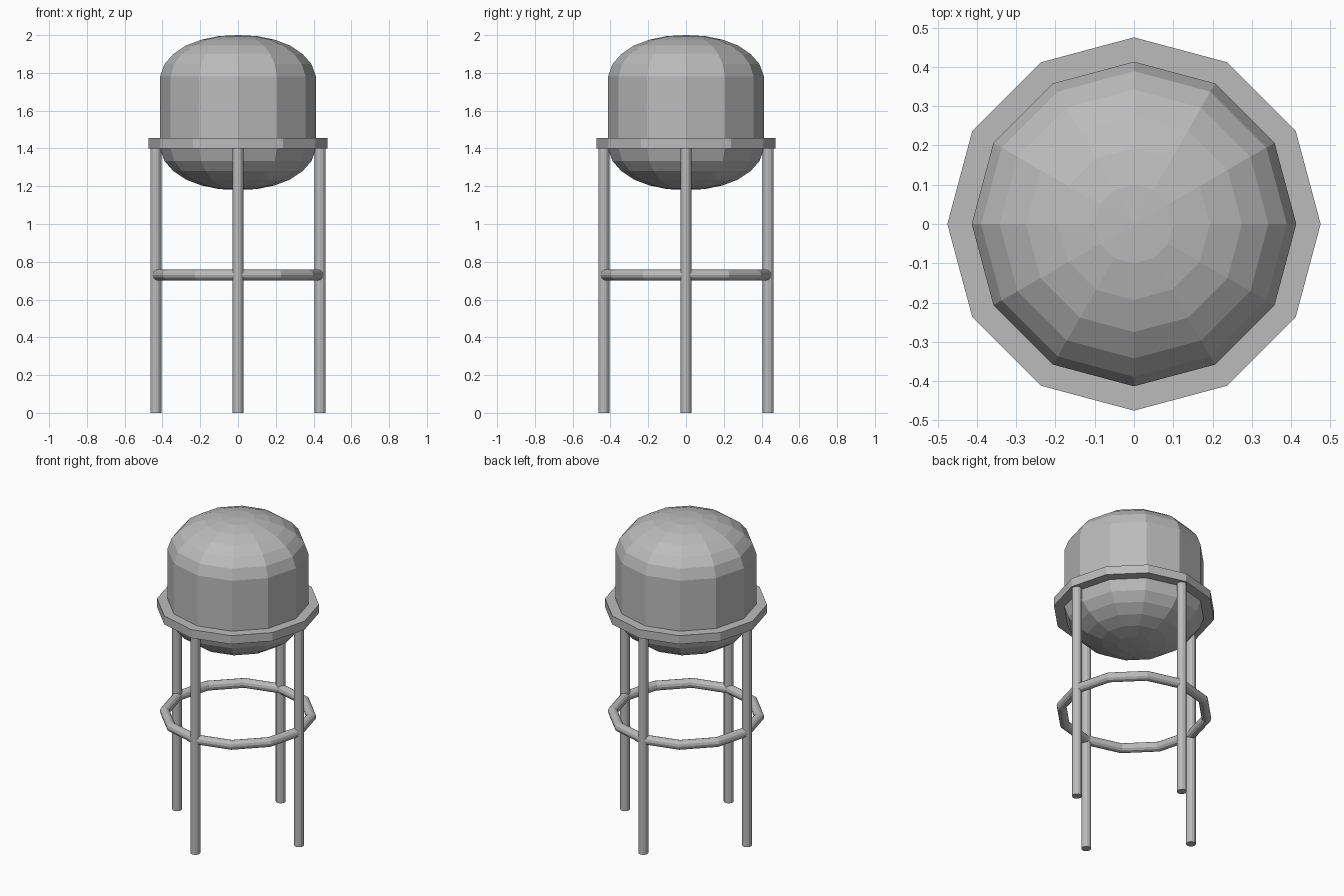
import bpy, bmesh
from math import sin, cos, pi

default = bpy.data.objects.get("Cube")
if default:
    bpy.data.objects.remove(default, do_unlink=True)

SIDES = 12

steel = bpy.data.materials.new("grey_steel")
steel.use_nodes = True
steel.diffuse_color = (0.5, 0.5, 0.5, 1)
steel.node_tree.nodes["Principled BSDF"].inputs["Base Color"].default_value = (0.5, 0.5, 0.5, 1)


def lathe(name, profile, closed=False, center=(0, 0), sides=SIDES):
    """Revolve (radius, height) points about z; ends are capped or meet at a pole."""
    bm = bmesh.new()
    rings = []
    for r, z in profile:
        if r < 1e-5:
            rings.append([bm.verts.new((0, 0, z))] * sides)
        else:
            rings.append([bm.verts.new((r * cos(2 * pi * i / sides), r * sin(2 * pi * i / sides), z))
                          for i in range(sides)])
    pairs = list(zip(rings, rings[1:]))
    if closed:
        pairs.append((rings[-1], rings[0]))
    for a, b in pairs:
        for i in range(sides):
            j = (i + 1) % sides
            bm.faces.new(list(dict.fromkeys((a[i], a[j], b[j], b[i]))))
    if not closed:
        for ring in (rings[0], rings[-1]):
            if len(set(ring)) > 1:
                bm.faces.new(ring)
    bmesh.ops.recalc_face_normals(bm, faces=bm.faces)
    mesh = bpy.data.meshes.new(name)
    bm.to_mesh(mesh)
    bm.free()
    mesh.materials.append(steel)
    obj = bpy.data.objects.new(name, mesh)
    obj.location = (center[0], center[1], 0)
    bpy.context.collection.objects.link(obj)
    return obj


# Tank: domed top and bottom joined by a straight wall
MID = 1.59
dome = [(0.413, 0.19), (0.389, 0.257), (0.342, 0.31), (0.275, 0.355),
        (0.193, 0.386), (0.1, 0.405), (0, 0.41)]
lathe("tank", [(r, MID - h) for r, h in reversed(dome)] + [(r, MID + h) for r, h in dome])

# Walkway around the tank
lathe("walkway", [(0.475, 1.4), (0.475, 1.455)])

# Tubular brace ring joining the legs
tube = [(0.43 + 0.029 * cos(2 * pi * k / SIDES), 0.73 + 0.029 * sin(2 * pi * k / SIDES))
        for k in range(SIDES)]
lathe("brace_ring", tube, closed=True)

# Four legs, one on each axis
for name, x, y in (("left", 1, 0), ("back", 0, 1), ("right", -1, 0), ("front", 0, -1)):
    lathe(name + "_leg", [(0.029, 0), (0.029, 1.41)], center=(0.435 * x, 0.435 * y))
